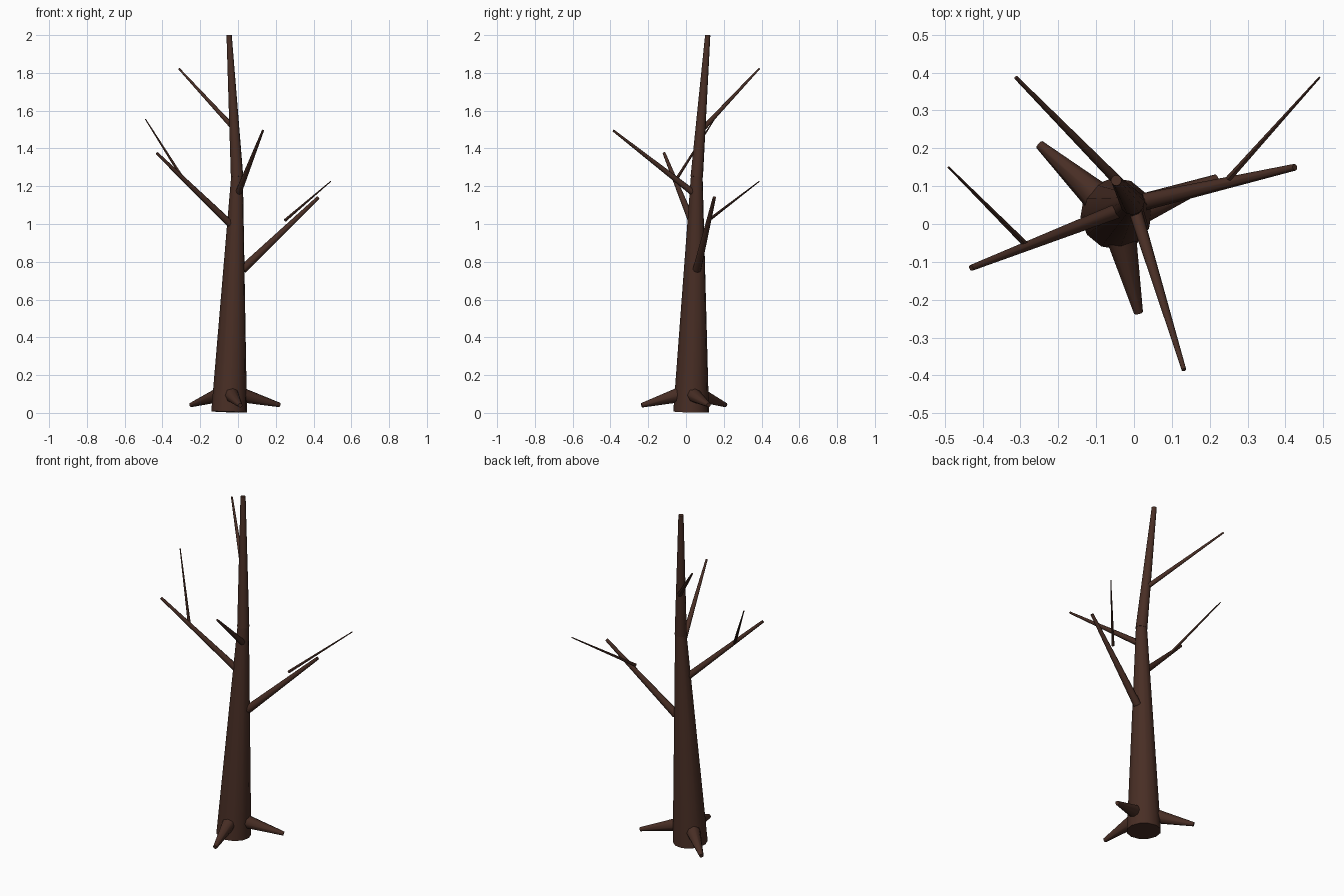
import bpy
import bmesh
from mathutils import Vector, Matrix

if "Cube" in bpy.data.objects:
    bpy.data.objects.remove(bpy.data.objects["Cube"])

bark = bpy.data.materials.new("dark_brown_bark")
bark.diffuse_color = (0.065, 0.027, 0.018, 1)
bark.use_nodes = True
bark.node_tree.nodes["Principled BSDF"].inputs["Base Color"].default_value = bark.diffuse_color


def limb(name, start, end, r0, r1, sides=8):
    """Tapered, capped cylinder running from start to end."""
    a, b = Vector(start), Vector(end)
    axis = b - a
    bm = bmesh.new()
    turn = axis.to_track_quat('Z', 'Y').to_matrix().to_4x4()
    bmesh.ops.create_cone(bm, cap_ends=True, segments=sides, radius1=r0, radius2=r1,
                          depth=axis.length,
                          matrix=Matrix.Translation((a + b) / 2) @ turn)
    mesh = bpy.data.meshes.new(name)
    bm.to_mesh(mesh)
    bm.free()
    mesh.materials.append(bark)
    obj = bpy.data.objects.new(name, mesh)
    bpy.context.collection.objects.link(obj)
    bpy.context.view_layer.objects.active = obj
    obj.select_set(True)
    bpy.ops.object.shade_smooth_by_angle(angle=0.9)
    obj.select_set(False)


# Trunk in two leaning sections
limb("lower_trunk", (-0.047, 0.027, 0.005), (-0.005, 0.057, 1.257), 0.095, 0.031, 12)
limb("upper_trunk", (-0.005, 0.057, 1.25), (-0.047, 0.115, 2.0), 0.033, 0.014, 12)

# Main branches
limb("right_branch", (0.025, 0.058, 0.76), (0.425, 0.15, 1.14), 0.023, 0.009)
limb("left_branch", (-0.03, 0.04, 0.99), (-0.43, -0.116, 1.375), 0.02, 0.008)
limb("front_branch", (0.0, 0.045, 1.16), (0.132, -0.385, 1.495), 0.018, 0.006)
limb("upper_branch", (-0.025, 0.095, 1.51), (-0.312, 0.387, 1.822), 0.014, 0.005)

# Thin twigs
limb("left_twig", (-0.285, -0.055, 1.23), (-0.49, 0.15, 1.555), 0.009, 0.003, 6)
limb("right_twig", (0.25, 0.12, 1.02), (0.49, 0.387, 1.225), 0.009, 0.003, 6)

# Roots flaring out of the base
limb("right_root", (0.0, 0.032, 0.1), (0.22, 0.12, 0.042), 0.042, 0.012)
limb("back_root", (-0.09, 0.065, 0.1), (-0.25, 0.21, 0.042), 0.042, 0.012)
limb("front_root", (-0.037, -0.02, 0.1), (0.012, -0.235, 0.04), 0.042, 0.012)
